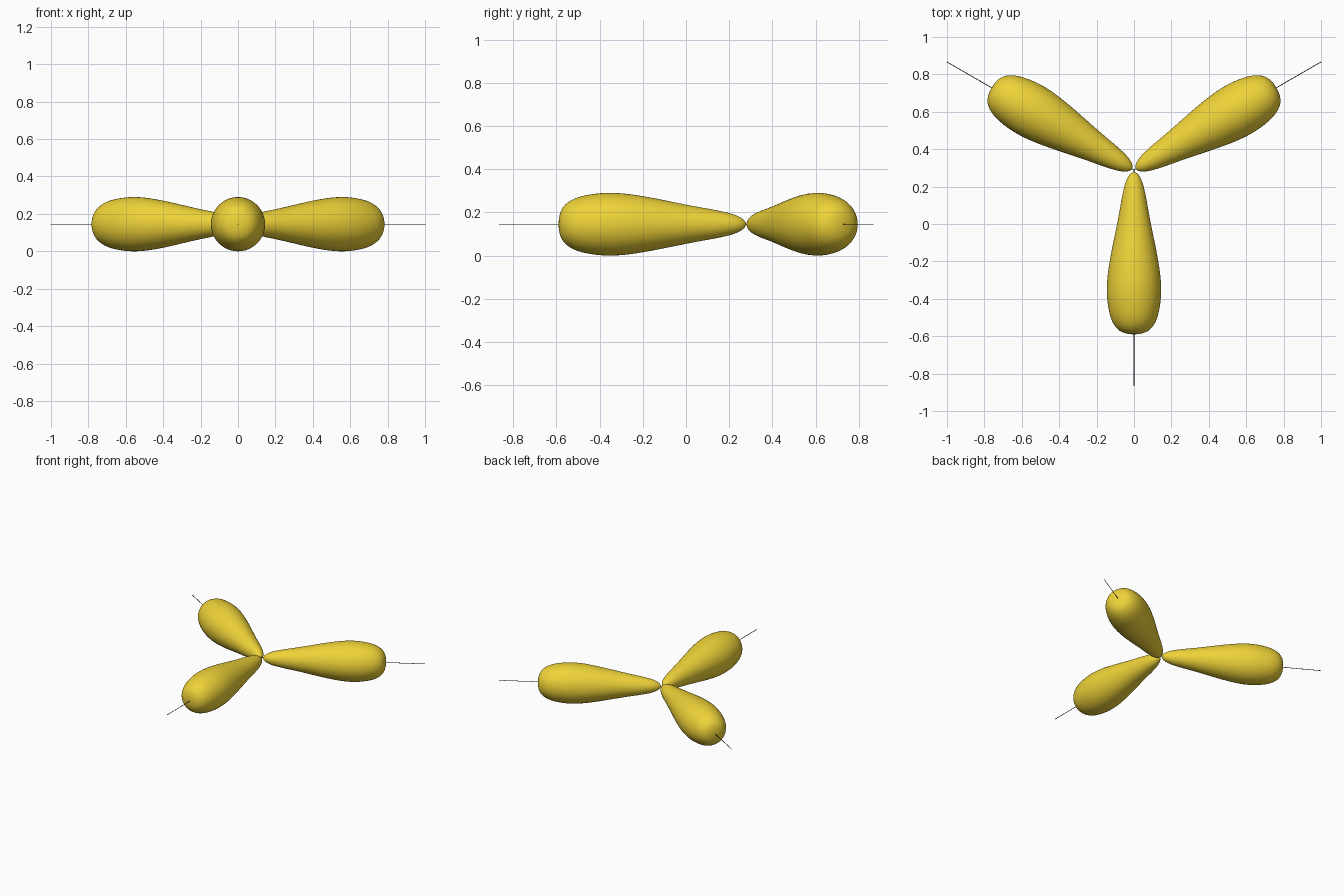
import bpy, bmesh, math
from mathutils import Vector, Matrix

if "Cube" in bpy.data.objects:
    bpy.data.objects.remove(bpy.data.objects["Cube"])

CENTRE = Vector((0, 0.289, 0.145))
AXIS_LEN = 1.155
SEGMENTS = 48

# lobe outline: (distance from centre, radius)
PROFILE = [(0.011, 0), (0.018, 0.016), (0.04, 0.033), (0.08, 0.049),
           (0.15, 0.065), (0.25, 0.083), (0.35, 0.103), (0.45, 0.123),
           (0.55, 0.139), (0.63, 0.145), (0.70, 0.142), (0.77, 0.130),
           (0.82, 0.111), (0.855, 0.083), (0.873, 0.047), (0.879, 0)]


def smooth_profile(pts, n=3):
    """Catmull-Rom curve through the outline, mirrored at both poles."""
    p = [Vector(q) for q in pts]
    p = [Vector((p[1].x, -p[1].y))] + p + [Vector((p[-2].x, -p[-2].y))]
    out = []
    for a, b, c, d in zip(p, p[1:], p[2:], p[3:]):
        for i in range(n):
            t = i / n
            out.append(0.5 * (2 * b + (c - a) * t + (2 * a - 5 * b + 4 * c - d) * t * t
                              + (3 * b - a - 3 * c + d) * t ** 3))
    return out + [p[-2]]


def make_object(name, bm, mat, angle):
    bmesh.ops.recalc_face_normals(bm, faces=bm.faces)
    for f in bm.faces:
        f.smooth = True
    mesh = bpy.data.meshes.new(name)
    bm.to_mesh(mesh)
    bm.free()
    mesh.materials.append(mat)
    ob = bpy.data.objects.new(name, mesh)
    ob.matrix_world = Matrix.Translation(CENTRE) @ Matrix.Rotation(angle, 4, 'Z')
    bpy.context.collection.objects.link(ob)


def lobe(name, angle):
    bm = bmesh.new()
    vs = [bm.verts.new((q.x, 0, q.y)) for q in smooth_profile(PROFILE)]
    edges = [bm.edges.new(e) for e in zip(vs, vs[1:])]
    bmesh.ops.spin(bm, geom=vs + edges, cent=(0, 0, 0), axis=(1, 0, 0),
                   angle=math.tau, steps=SEGMENTS)
    bmesh.ops.remove_doubles(bm, verts=bm.verts, dist=1e-5)
    make_object(name, bm, gold, angle)


def axis_line(name, angle):
    bm = bmesh.new()
    turn = Matrix.Translation((AXIS_LEN / 2, 0, 0)) @ Matrix.Rotation(math.pi / 2, 4, 'Y')
    bmesh.ops.create_cone(bm, cap_ends=True, segments=8, radius1=0.002,
                          radius2=0.002, depth=AXIS_LEN, matrix=turn)
    make_object(name, bm, dark, angle)


gold = bpy.data.materials.new("gold")
gold.diffuse_color = (0.86, 0.65, 0.04, 1)
gold.use_nodes = True
gold.node_tree.nodes["Principled BSDF"].inputs["Base Color"].default_value = gold.diffuse_color
dark = bpy.data.materials.new("dark")
dark.diffuse_color = (0.03, 0.03, 0.03, 1)
dark.use_nodes = True
dark.node_tree.nodes["Principled BSDF"].inputs["Base Color"].default_value = dark.diffuse_color

# three lobes and axis lines, 120 degrees apart
for label, deg in (("right", 30), ("left", 150), ("front", 270)):
    lobe(label + "_lobe", math.radians(deg))
    axis_line(label + "_axis_line", math.radians(deg))
